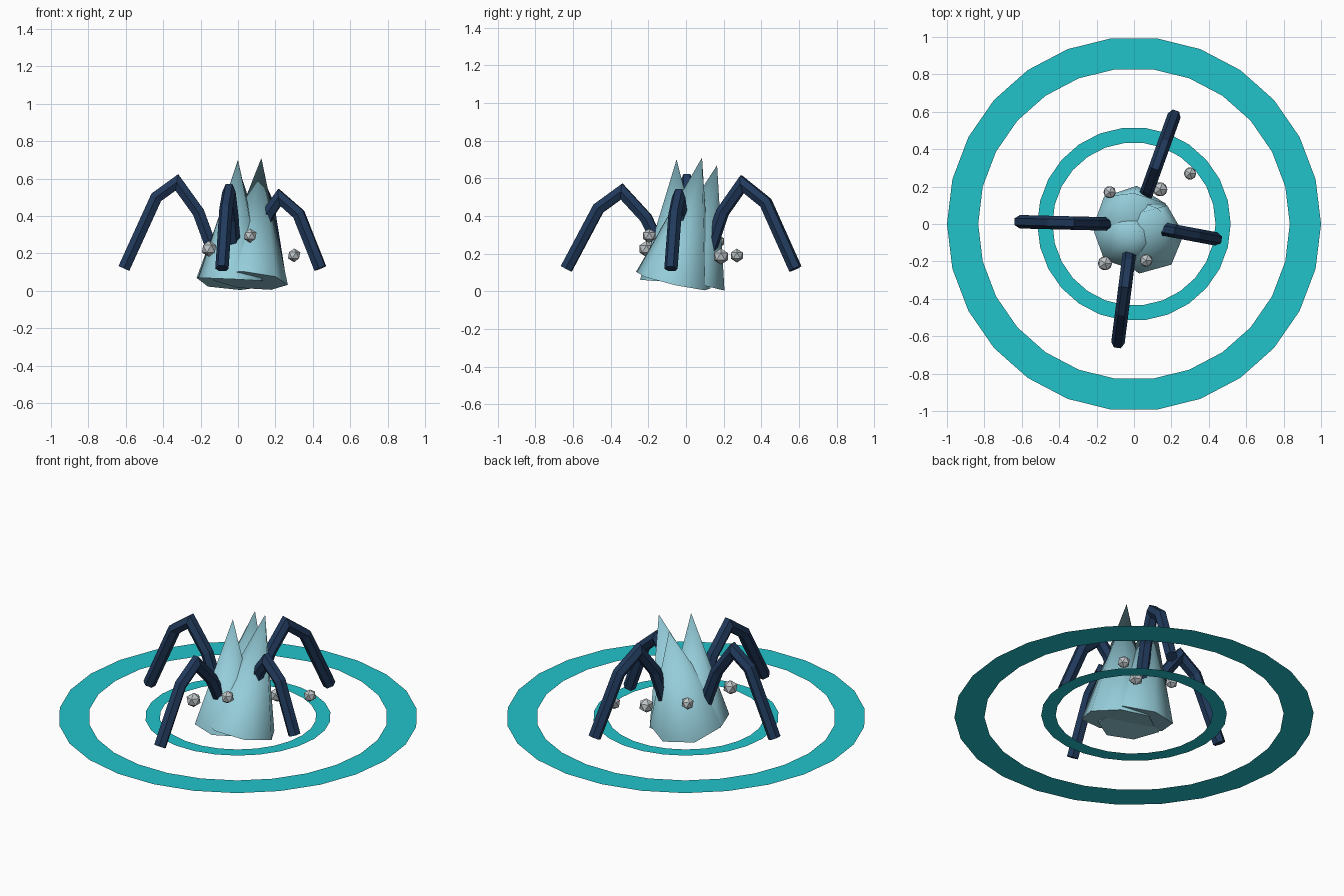
import bpy, bmesh, math
from mathutils import Vector

if "Cube" in bpy.data.objects:
    bpy.data.objects.remove(bpy.data.objects["Cube"])


def material(name, rgb):
    m = bpy.data.materials.new(name)
    m.diffuse_color = (*rgb, 1)
    m.use_nodes = True
    m.node_tree.nodes["Principled BSDF"].inputs["Base Color"].default_value = m.diffuse_color
    return m


CYAN = material("cyan", (0.016, 0.54, 0.60))
ICE = material("ice_blue", (0.30, 0.61, 0.70))
NAVY = material("navy", (0.015, 0.042, 0.107))
GREY = material("pale_grey", (0.52, 0.56, 0.58))


def finish(bm, name, mat, smooth=False):
    bmesh.ops.recalc_face_normals(bm, faces=bm.faces)
    me = bpy.data.meshes.new(name)
    bm.to_mesh(me)
    bm.free()
    me.materials.append(mat)
    ob = bpy.data.objects.new(name, me)
    bpy.context.collection.objects.link(ob)
    if smooth:
        bpy.ops.object.select_all(action='DESELECT')
        ob.select_set(True)
        bpy.context.view_layer.objects.active = ob
        bpy.ops.object.shade_smooth_by_angle(angle=math.radians(55))
    return ob


def flat_ring(name, r_in, r_out, z, n=26):
    bm = bmesh.new()
    loops = []
    for r in (r_in, r_out):
        loops.append([bm.verts.new((r * math.cos(math.tau * i / n),
                                    r * math.sin(math.tau * i / n), z)) for i in range(n)])
    a, b = loops
    for i in range(n):
        j = (i + 1) % n
        f = bm.faces.new((a[i], b[i], b[j], a[j]))
    ob = finish(bm, name, CYAN)
    # keep the sheet facing up
    if ob.data.polygons[0].normal.z < 0:
        ob.data.flip_normals()


def spike(name, base, tip, r, turn, n=7):
    base, tip = Vector(base), Vector(tip)
    axis = (tip - base).normalized()
    u = (Vector((1, 0, 0)) - axis * axis.x).normalized()
    v = axis.cross(u)
    bm = bmesh.new()
    top = bm.verts.new(tip)
    ring = []
    for i in range(n):
        a = math.radians(turn) + math.tau * i / n
        ring.append(bm.verts.new(base + r * (u * math.cos(a) + v * math.sin(a))))
    for i in range(n):
        bm.faces.new((ring[i], ring[(i + 1) % n], top))
    bm.faces.new(ring[::-1])
    finish(bm, name, ICE, smooth=True)


def leg(name, foot, hip, profile, radius=0.036, n=6):
    """profile: (fraction from foot to hip, height) pairs along a straight ground line."""
    foot, hip = Vector((*foot, 0)), Vector((*hip, 0))
    pts = [foot.lerp(hip, t) + Vector((0, 0, z)) for t, z in profile]
    side = (hip - foot).normalized().cross(Vector((0, 0, 1)))
    bm = bmesh.new()
    rings = []
    for k, p in enumerate(pts):
        d_in = (p - pts[max(k - 1, 0)]).normalized()
        d_out = (pts[min(k + 1, len(pts) - 1)] - p).normalized()
        d = (d_in + d_out).normalized()
        up = side.cross(d)
        stretch = 1 / max(d.dot(d_in if k else d_out), 0.7)
        rings.append([bm.verts.new(p + radius * (side * math.cos(math.tau * i / n)
                      + up * stretch * math.sin(math.tau * i / n))) for i in range(n)])
    for a, b in zip(rings, rings[1:]):
        for i in range(n):
            j = (i + 1) % n
            bm.faces.new((a[i], a[j], b[j], b[i]))
    bm.faces.new(rings[0])
    bm.faces.new(rings[-1])
    finish(bm, name, NAVY)


# ground rings
flat_ring("outer_ring", 0.833, 1.0, 0.08)
flat_ring("inner_ring", 0.436, 0.517, 0.085)

# cluster of leaning spikes
spike("front_spike", (-0.03, -0.06, 0.06), (0.0, -0.05, 0.70), 0.185, 20)
spike("right_spike", (0.06, -0.065, 0.055), (0.125, 0.085, 0.71), 0.208, 4)
spike("back_spike", (-0.01, 0.0, 0.06), (0.0, 0.165, 0.67), 0.213, 135)

# arched legs
leg("left_leg", (-0.61, 0.012), (-0.13, 0.0),
    [(0, 0.12), (0.36, 0.50), (0.59, 0.58), (0.83, 0.42), (1, 0.20)])
leg("front_leg", (-0.086, -0.635), (-0.02, -0.12),
    [(0, 0.12), (0.33, 0.44), (0.57, 0.53), (0.82, 0.39), (1, 0.20)])
leg("right_leg", (0.44, -0.08), (0.12, -0.02),
    [(0, 0.12), (0.36, 0.41), (0.68, 0.50), (0.88, 0.41), (1, 0.27)])
leg("back_leg", (0.215, 0.58), (0.05, 0.12),
    [(0, 0.12), (0.34, 0.47), (0.61, 0.57), (0.84, 0.42), (1, 0.20)])

# floating rocks
for i, (x, y, z, r) in enumerate([(-0.155, -0.21, 0.225, 0.043), (0.065, -0.195, 0.295, 0.038),
                                  (0.30, 0.27, 0.19, 0.037), (0.14, 0.185, 0.185, 0.043),
                                  (-0.13, 0.17, 0.265, 0.037)]):
    bm = bmesh.new()
    bmesh.ops.create_icosphere(bm, subdivisions=1, radius=r)
    bmesh.ops.translate(bm, verts=bm.verts, vec=(x, y, z))
    finish(bm, f"rock_{i + 1}", GREY)
